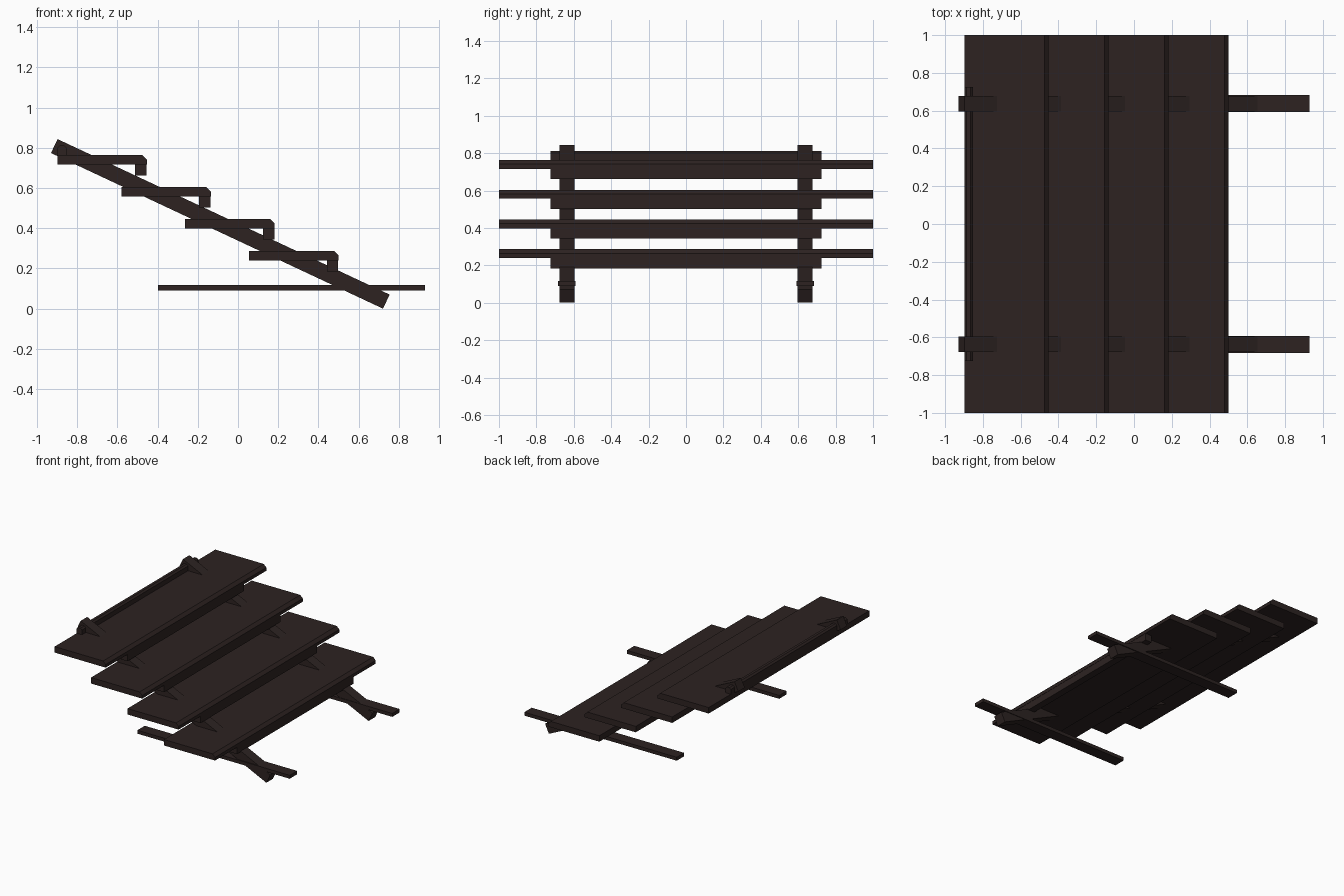
import bpy

if "Cube" in bpy.data.objects:
    bpy.data.objects.remove(bpy.data.objects["Cube"])

wood = bpy.data.materials.new("dark brown wood")
wood.diffuse_color = (0.026, 0.0165, 0.0155, 1)
wood.use_nodes = True
wood.node_tree.nodes["Principled BSDF"].inputs["Base Color"].default_value = wood.diffuse_color


def plank(name, profile, y0, y1):
    """Extrude an x-z profile along y."""
    n = len(profile)
    verts = [(x, y, z) for y in (y0, y1) for x, z in profile]
    faces = [tuple(range(n)), tuple(range(2 * n - 1, n - 1, -1))]
    faces += [((i + 1) % n, i, n + i, n + (i + 1) % n) for i in range(n)]
    mesh = bpy.data.meshes.new(name)
    mesh.from_pydata(verts, [], faces)
    mesh.materials.append(wood)
    obj = bpy.data.objects.new(name, mesh)
    bpy.context.collection.objects.link(obj)
    return obj


def rect(x0, x1, z0, z1):
    return [(x0, z0), (x1, z0), (x1, z1), (x0, z1)]


# Four treads with a chamfered nose, each with a short riser beneath it
for i in range(4):
    x, z = -0.898 + 0.3177 * i, 0.716 - 0.159 * i
    plank(f"tread_{i + 1}",
          [(x, z), (x + 0.445, z), (x + 0.445, z + 0.025),
           (x + 0.423, z + 0.047), (x, z + 0.047)], -1, 1)
    plank(f"riser_{i + 1}",
          rect(x + 0.387, x + 0.443, z - 0.055, z), -0.725, 0.725)

# Back rail standing on the top tread
plank("top_back_rail",
      [(-0.898, 0.763), (-0.853, 0.763), (-0.853, 0.80),
       (-0.865, 0.812), (-0.886, 0.812), (-0.898, 0.80)], -0.725, 0.725)

# Sloping stringers and flat ground runners on both sides
for side, s in (("left", -1), ("right", 1)):
    lo, hi = sorted((s * 0.596, s * 0.677))
    plank(f"{side}_stringer",
          [(-0.93, 0.774), (0.721, 0.0), (0.754, 0.070), (-0.897, 0.843)], lo, hi)
    lo, hi = sorted((s * 0.592, s * 0.684))
    plank(f"{side}_runner", rect(-0.398, 0.93, 0.09, 0.117), lo, hi)
